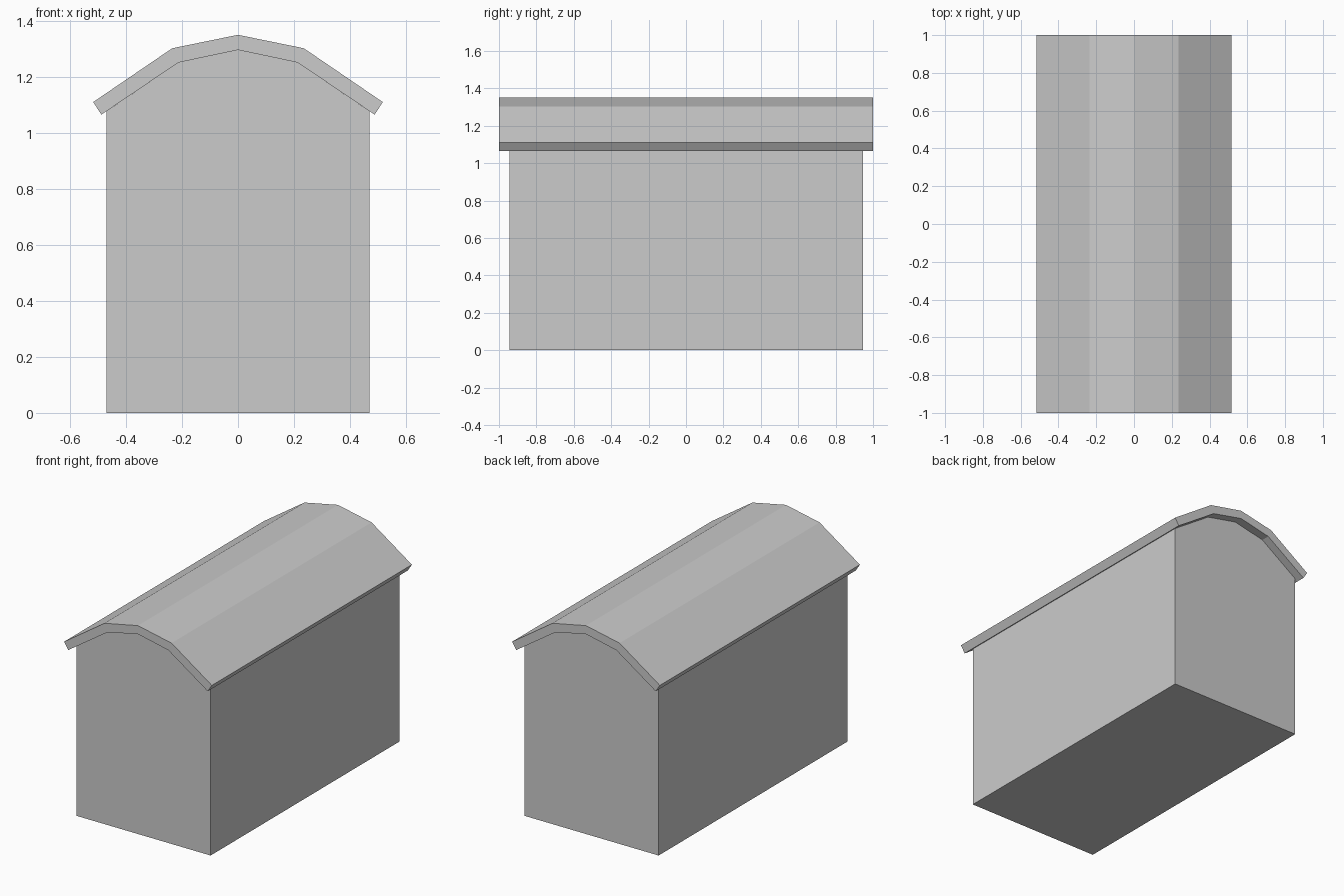
import bpy, bmesh

if "Cube" in bpy.data.objects:
    bpy.data.objects.remove(bpy.data.objects["Cube"])

def prism(name, half_len, outline):
    """Extrude an x-z outline along y, centred on y = 0."""
    bm = bmesh.new()
    face = bm.faces.new([bm.verts.new((x, -half_len, z)) for x, z in outline])
    ext = bmesh.ops.extrude_face_region(bm, geom=[face])
    verts = [g for g in ext["geom"] if isinstance(g, bmesh.types.BMVert)]
    bmesh.ops.translate(bm, verts=verts, vec=(0, 2 * half_len, 0))
    bmesh.ops.recalc_face_normals(bm, faces=bm.faces)
    mesh = bpy.data.meshes.new(name)
    bm.to_mesh(mesh)
    bm.free()
    obj = bpy.data.objects.new(name, mesh)
    bpy.context.collection.objects.link(obj)
    return obj

def mirrored(half):
    """Full left-to-right line from its right half, starting at the ridge."""
    return [(-x, z) for x, z in reversed(half[1:])] + half

# Roof line, ridge to eave
outer = [(0, 1.35), (0.235, 1.302), (0.517, 1.11)]
inner = [(0, 1.296), (0.213, 1.251), (0.488, 1.065)]

# Walls with gable ends filling the underside of the roof
wall_half = inner[:2] + [(0.47, 1.077), (0.47, 0)]
prism("walls", 0.945, mirrored(wall_half))

# Overhanging four-panel roof shell
prism("roof", 1.0, mirrored(outer) + mirrored(inner)[::-1])
